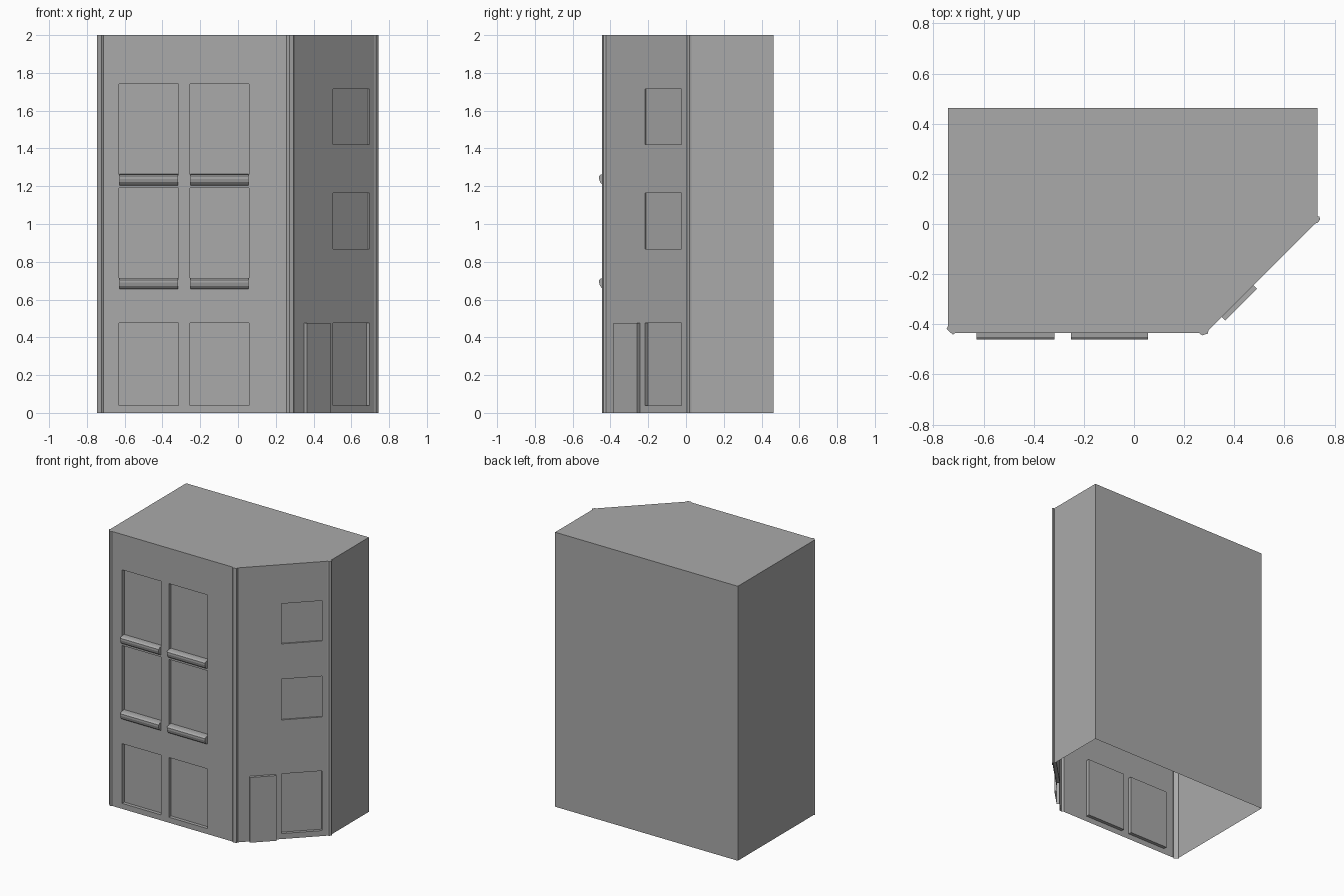
import bpy
import bmesh
from math import sqrt
from mathutils import Vector

cube = bpy.data.objects.get("Cube")
if cube:
    bpy.data.objects.remove(cube, do_unlink=True)

HEIGHT = 2.0
FRONT_Y = -0.434

stone = bpy.data.materials.new("grey_stone")
stone.use_nodes = True
stone.diffuse_color = (0.4, 0.4, 0.4, 1)
stone.node_tree.nodes["Principled BSDF"].inputs["Base Color"].default_value = (0.4, 0.4, 0.4, 1)


def prism(name, base, offset):
    """Closed solid made by sweeping a flat outline along an offset."""
    bm = bmesh.new()
    face = bm.faces.new([bm.verts.new(p) for p in base])
    swept = bmesh.ops.extrude_face_region(bm, geom=[face], use_keep_orig=True)
    moved = [v for v in swept["geom"] if isinstance(v, bmesh.types.BMVert)]
    bmesh.ops.translate(bm, vec=Vector(offset), verts=moved)
    bmesh.ops.recalc_face_normals(bm, faces=bm.faces[:])
    mesh = bpy.data.meshes.new(name)
    bm.to_mesh(mesh)
    bm.free()
    mesh.materials.append(stone)
    obj = bpy.data.objects.new(name, mesh)
    bpy.context.collection.objects.link(obj)
    return obj


def wall_box(name, origin, along, out, span, heights, depths):
    """Box set on a wall: span runs along it, depths run outwards."""
    base = [origin + along * s + out * d + Vector((0, 0, heights[0]))
            for s, d in ((span[0], depths[0]), (span[1], depths[0]),
                         (span[1], depths[1]), (span[0], depths[1]))]
    return prism(name, base, (0, 0, heights[1] - heights[0]))


# Building shell, with slim corner pilasters in its outline
outline = [
    (-0.742, 0.463), (-0.742, -0.408), (-0.747, -0.418), (-0.735, -0.431),
    (-0.722, -0.441), (-0.712, FRONT_Y),
    (0.258, FRONT_Y), (0.272, -0.444), (0.295, -0.437), (0.297, -0.423),
    (0.722, 0.002), (0.731, 0.004), (0.743, 0.018), (0.739, 0.029),
    (0.731, 0.029), (0.731, 0.463),
]
building = prism("building_shell", [(x, y, 0) for x, y in outline], (0, 0, HEIGHT))

# Wall frames: origin, direction along, direction outwards
front = (Vector((0, FRONT_Y, 0)), Vector((1, 0, 0)), Vector((0, -1, 0)))
corner = (Vector((0, -0.72, 0)), Vector((1, 1, 0)), Vector((1, -1, 0)) / sqrt(2))

# Recessed windows
columns = [(-0.63, -0.316), (-0.254, 0.058)]
cutters = []
for span in columns:
    for heights in ((0.04, 0.475), (0.714, 1.19), (1.262, 1.742)):
        cutters.append(wall_box("window_cutter", *front, span, heights, (-0.025, 0.05)))
for heights, depth in (((0.04, 0.475), 0.022), ((0.868, 1.165), 0.01), ((1.422, 1.715), 0.01)):
    cutters.append(wall_box("window_cutter", *corner, (0.502, 0.696), heights, (-depth, 0.05)))

# Projecting entrance door
door = wall_box("door_cutter", *corner, (0.35, 0.476), (0, 0.475), (-0.03, 0.02))
cutters.append(door)

for cutter in cutters:
    cutter.hide_render = True
    mod = building.modifiers.new("opening", "BOOLEAN")
    mod.operation = "UNION" if cutter == door else "DIFFERENCE"
    mod.solver = "EXACT"
    mod.object = cutter

# Bake the openings, then open the shell at the ground
graph = bpy.context.evaluated_depsgraph_get()
baked = bpy.data.meshes.new_from_object(building.evaluated_get(graph))
building.modifiers.clear()
building.data = baked
for cutter in cutters:
    bpy.data.objects.remove(cutter, do_unlink=True)
bm = bmesh.new()
bm.from_mesh(baked)
ground = [f for f in bm.faces if all(v.co.z < 0.001 for v in f.verts)]
bmesh.ops.delete(bm, geom=ground, context="FACES")
bm.to_mesh(baked)
bm.free()

# Window sills with a rounded underside
sill_profile = [(0, 0), (-0.016, -0.002), (-0.026, -0.01), (-0.026, -0.025),
                (-0.021, -0.042), (-0.01, -0.054), (0, -0.059)]
for left, right in columns:
    for top in (0.714, 1.264):
        prism("window_sill",
              [(left + 0.002, FRONT_Y + y, top + z) for y, z in sill_profile],
              (right - left - 0.004, 0, 0))
